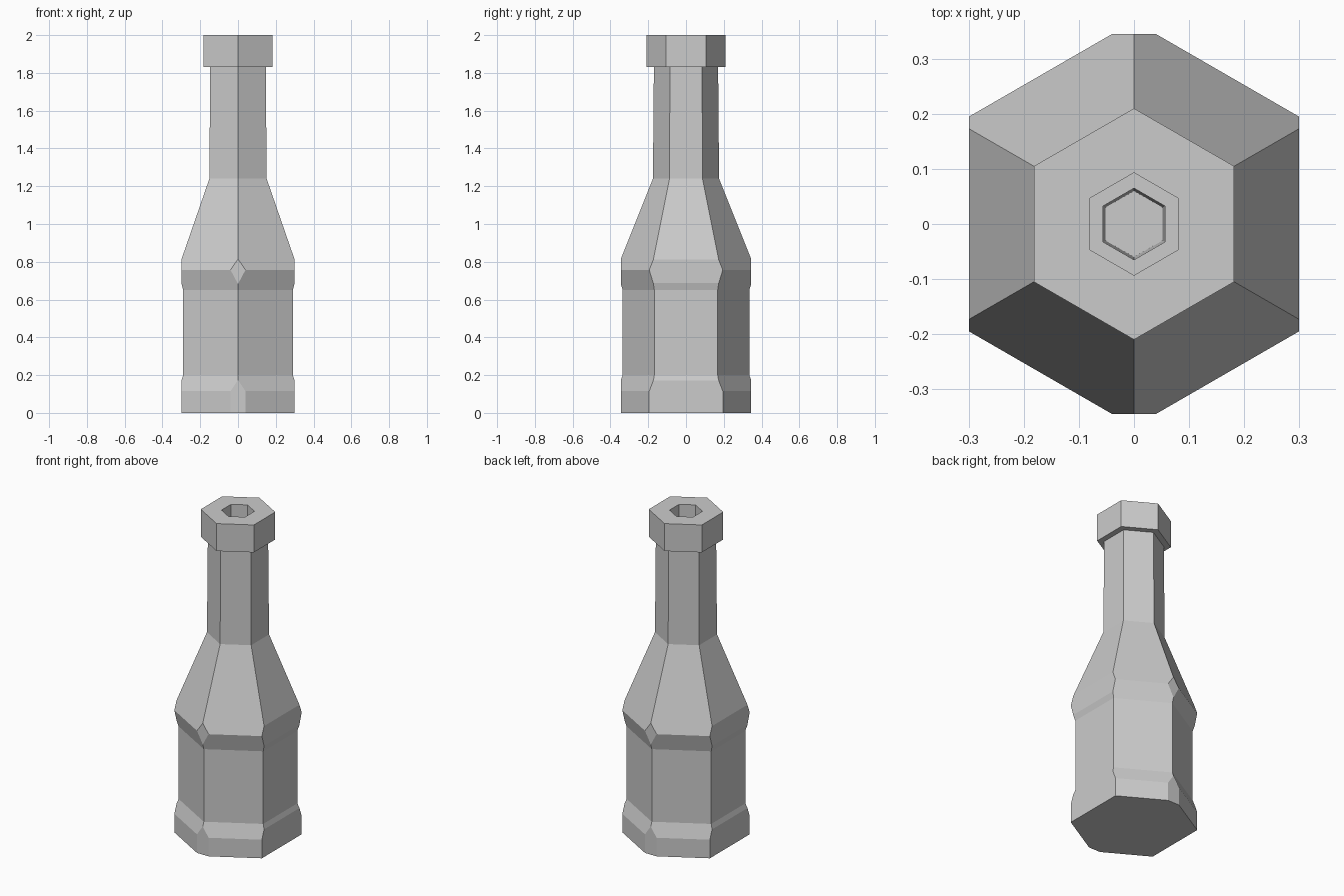
import bpy, bmesh
from math import sin, cos, pi

if "Cube" in bpy.data.objects:
    bpy.data.objects.remove(bpy.data.objects["Cube"])

SIDES = 6


def hex_lathe(bm, profile):
    """Loft hexagons (corners on +-y) through (radius, z) pairs and cap both ends."""
    rings = [[bm.verts.new((r * sin(i * pi / 3), r * cos(i * pi / 3), z))
              for i in range(SIDES)] for r, z in profile]
    for a, b in zip(rings, rings[1:]):
        for i in range(SIDES):
            j = (i + 1) % SIDES
            bm.faces.new((a[i], a[j], b[j], b[i]))
    bm.faces.new(rings[0])
    bm.faces.new(rings[-1])


def clip(bm, co, no):
    """Cut away everything outside a plane and close the flat left behind."""
    bmesh.ops.bisect_plane(bm, geom=bm.verts[:] + bm.edges[:] + bm.faces[:],
                           plane_co=co, plane_no=no, clear_outer=True)
    bmesh.ops.holes_fill(bm, edges=[e for e in bm.edges if e.is_boundary], sides=0)


bm = bmesh.new()

# Bottle: base band, body, shoulder, neck, lip, then down into the bore
hex_lathe(bm, [
    (0.368, 0.0), (0.368, 0.115), (0.335, 0.20), (0.335, 0.65),
    (0.368, 0.757), (0.175, 1.24), (0.170, 1.83), (0.210, 1.83),
    (0.210, 2.0), (0.093, 2.0), (0.093, 1.83), (0.065, 1.83),
    (0.060, 1.24),
])

# Flats worn on the widest bands at the sides, front and back
for s in (-1, 1):
    clip(bm, (s * 0.30, 0, 0), (s, 0, 0))
    clip(bm, (0, s * 0.345, 0), (0, s, 0))

bmesh.ops.recalc_face_normals(bm, faces=bm.faces[:])
mesh = bpy.data.meshes.new("bottle")
bm.to_mesh(mesh)
bm.free()
bottle = bpy.data.objects.new("bottle", mesh)
bpy.context.collection.objects.link(bottle)
